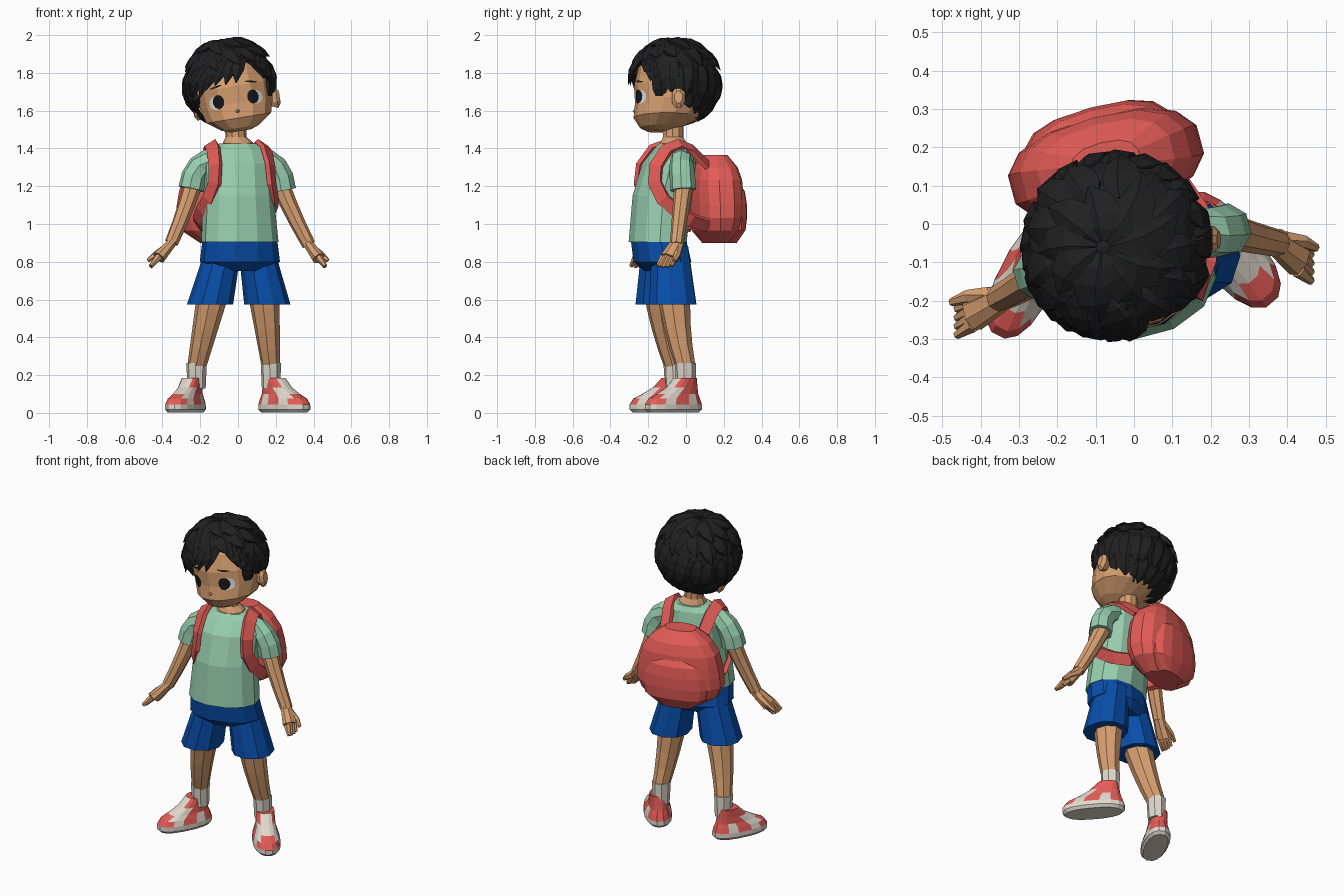
import bpy, bmesh, math, random
from mathutils import Vector as V, Matrix
from mathutils.bvhtree import BVHTree

if "Cube" in bpy.data.objects:
    bpy.data.objects.remove(bpy.data.objects["Cube"])
random.seed(4)

def material(name, hexa):
    rgb = [int(hexa[i:i + 2], 16) / 255 for i in (0, 2, 4)]
    m = bpy.data.materials.new(name)
    m.diffuse_color = (*[((c + 0.055) / 1.055) ** 2.4 for c in rgb], 1)
    m.use_nodes = True
    m.node_tree.nodes["Principled BSDF"].inputs["Base Color"].default_value = m.diffuse_color
    return m

SKIN = material("skin tan", "D8A071")
HAIR = material("hair black", "202020")
SHIRT = material("shirt mint", "98CEAE")
SHORTS = material("shorts blue", "084EAA")
RED = material("pack red", "E45C57")
CREAM = material("off white", "E0D9CD")
WHITE = material("eye white", "EBEBE8")
BLACK = material("eye black", "16181E")

A = math.radians(15)                       # the body is turned about z
U, F, Z = V((math.cos(A), math.sin(A), 0)), V((math.sin(A), -math.cos(A), 0)), V((0, 0, 1))
X, Y = V((1, 0, 0)), V((0, 1, 0))
rnd = random.uniform

def tube(bm, pts, n=8, ref=U, flat=False, p=2.0, mid=None):
    """Loft of superellipse rings; pts are (x, y, z, r1[, r2]), r1 lies along ref."""
    c = [V(q[:3]) for q in pts]
    rings = []
    for i, q in enumerate(pts):
        t = Z if flat else (c[min(i + 1, len(c) - 1)] - c[max(i - 1, 0)]).normalized()
        r = t.cross(c[i] - mid) if mid else ref
        u = (r - t * r.dot(t)).normalized()
        v = t.cross(u)
        ring = []
        for k in range(n):
            a = 2 * math.pi * (k + 0.5) / n
            x, y = [math.copysign(abs(f) ** (2 / p), f) for f in (math.cos(a), math.sin(a))]
            ring.append(bm.verts.new(c[i] + u * x * q[3] + v * y * q[-1]))
        rings.append(ring)
    for a, b in zip(rings, rings[1:]):
        for k in range(n):
            bm.faces.new((a[k], a[(k + 1) % n], b[(k + 1) % n], b[k]))
    bm.faces.new(rings[0][::-1])
    bm.faces.new(rings[-1])

def bend(a, b, r0, r1, push=V(), steps=3, squash=1.0):
    """Tapered path from a to b, bowed by push."""
    return [(*(a.lerp(b, t) + push * 4 * t * (1 - t)), r0 + (r1 - r0) * t, (r0 + (r1 - r0) * t) * squash)
            for t in (i / steps for i in range(steps + 1))]

def make(name, bm, *mats, M=None, rule=None):
    bmesh.ops.recalc_face_normals(bm, faces=bm.faces)
    if rule:
        for f in bm.faces:
            f.material_index = rule(f.calc_center_median())
    if M:
        bm.transform(M)
    me = bpy.data.meshes.new(name)
    bm.to_mesh(me)
    bm.free()
    for m in mats:
        me.materials.append(m)
    ob = bpy.data.objects.new(name, me)
    bpy.context.collection.objects.link(ob)
    return ob

def part(name, mat, pts, **kw):
    bm = bmesh.new()
    tube(bm, pts, **kw)
    return make(name, bm, mat)

# Torso, hips and neck
part("shirt_body", SHIRT, [(.01, -.15, .905, .207, .148), (.003, -.125, 1.15, .187, .154), (0, -.09, 1.32, .19, .137),
                           (0, -.066, 1.395, .165, .1), (0, -.062, 1.425, .1, .078)], n=12, flat=True, p=2.15)
part("shorts_hips", SHORTS, [(.01, -.148, .93, .198, .14), (.01, -.125, .80, .215, .146), (.01, -.115, .75, .13, .1)],
     n=12, flat=True, p=2.2)
part("neck", SKIN, [(0, -.065, 1.39, .09, .078), (0, -.067, 1.432, .08, .07), (-.01, -.068, 1.46, .056),
                    (-.015, -.07, 1.55, .058)], n=10, flat=True)

def body_side(side, s, cuff, wrist, tip, hem, ankle, foot, turn, size):
    # Sleeve and arm with palm, fingers and thumb
    part(side + "_sleeve", SHIRT, bend(V((s * .10, cuff.y * .7 - .02, 1.345)), cuff, .062, .07, V((s * .03, 0, .036)), 4))
    bm = bmesh.new()
    tube(bm, bend(cuff.lerp(wrist, -.15), wrist, .051, .036, V((-s * .006, 0, 0))))
    palm = wrist.lerp(tip, .6)
    tube(bm, bend(wrist.lerp(tip, -.08), palm, .037, .05, squash=.72, steps=2), ref=Y)
    tube(bm, bend(wrist.lerp(tip, .2) + Y * .02, tip + V((s * .014, .052, .036)), .026, .011, V((s * .008, .006, 0)), 2), n=6)
    for k in (-1, -.33, .33, 1):
        tube(bm, bend(palm + V((0, .03 * k, .006)), tip + V((0, .034 * k, .008 * abs(k))), .021, .011, steps=2), n=6)
    make(side + "_arm", bm, SKIN)
    # Shorts leg, leg and sock
    part(side + "_shorts_leg", SHORTS, bend(V((s * .085 + .01, hem.y * .75 - .032, .88)), hem, .092, .12,
         V((0, 0, 0)), 3, 1.08), flat=True, p=2.2, n=10)
    part(side + "_leg", SKIN, bend(V((hem.x * .86, hem.y + .005, .66)), ankle, .086, .049, V((0, -.012, 0)), 4, 1.06))
    part(side + "_sock", CREAM, bend(ankle - Z * .11, ankle + V((-s * .001, -.003, .025)), .049, .054, steps=2, squash=1.06),
         flat=True)
    # Shoe: stacked outlines along the foot direction
    th = math.radians(turn)
    fd = V((math.sin(th), -math.cos(th), 0))
    bm = bmesh.new()
    tube(bm, [(*(foot + fd * f * size + Z * z), a * size, b * size) for f, z, a, b in
              [(0, .002, .165, .066), (0, .018, .182, .08), (0, .045, .182, .079), (-.006, .075, .166, .07),
               (-.028, .1, .132, .06), (-.058, .135, .094, .055), (-.082, .185, .062, .053)]],
         n=16, ref=fd, flat=True, p=2.4)

    def shoe_rule(c):                      # cream sole, tongue and heel panels on red
        along = (c - foot).dot(fd)
        panel = (0 < along < .1 and c.z > .055) or (-.1 < along < -.04 and .05 < c.z < .1)
        return 0 if c.z < .04 or panel else 1
    make(side + "_shoe", bm, CREAM, RED, rule=shoe_rule)

body_side("left", -1, V((-.247, -.13, 1.185)), V((-.352, -.195, .9)), V((-.462, -.256, .77)),
          V((-.148, -.142, .575)), V((-.22, -.06, .24)), V((-.278, -.14, 0)), -27, .94)
body_side("right", 1, V((.238, -.015, 1.18)), V((.375, -.05, .89)), V((.462, -.115, .77)),
          V((.155, -.07, .575)), V((.175, 0, .24)), V((.245, -.067, 0)), 40, 1)

# Backpack with outer pocket: rounded profile, narrower at the top
def pack(name, back, z0, z1, rx, ry, steps, taper):
    base = V((-.073, .155, 0)) - F * back
    rows = []
    for i in range(steps + 1):
        t = -1 + 2 * i / steps
        k = max(1 - abs(t) ** 3.4, .2) ** .5
        rows.append((base.x, base.y, z0 + (z1 - z0) * i / steps, rx * k * (1 - taper * (t + .3)), ry * k))
    part(name, RED, rows, n=14, flat=True, p=2.5)
pack("backpack", 0, .9, 1.365, .262, .13, 7, .16)
pack("backpack_pocket", .07, .9, 1.24, .2, .084, 5, .12)

# Shoulder straps
for side, s in (("left", -1), ("right", 1)):
    path = [(.115, -.19, 1.31), (.13, -.1, 1.395), (.14, -.03, 1.42), (.145, .04, 1.395), (.15, .1, 1.31),
            (.155, .108, 1.22), (.18, .07, 1.13), (.197, 0, 1.07), (.195, -.08, 1.02), (.16, -.18, .99)]
    part(side + "_strap", RED, [(*(V((0, -.1, z)) + U * u * s + F * f), .038, .014) for u, f, z in path],
         n=4, p=8, mid=V((0, -.1, 1.2)))

# Head, built upright in its own frame and rolled to one side
H = Matrix.Translation((-.015, -.07, 1.68)) @ Matrix.Rotation(-.16, 4, 'Y')
bm = bmesh.new()
tube(bm, [(0, y, z, r, r) for y, z, r in [(-.085, -.19, .055), (-.07, -.172, .105), (-.03, -.12, .178), (0, -.04, .2),
                                          (0, .05, .205), (0, .15, .182), (0, .23, .11)]], n=14, ref=X, flat=True)
bmesh.ops.recalc_face_normals(bm, faces=bm.faces)
face_tree = BVHTree.FromBMesh(bm)
for s in (-1, 1):                          # ears
    tube(bm, [(s * x, .03, -.045, r, r * 1.6) for x, r in ((.18, .028), (.215, .038), (.232, .022))], ref=Y)
tube(bm, bend(V((0, -.17, -.082)), V((0, -.212, -.085)), .04, .002, steps=1), n=6, ref=X)   # nose
make("head", bm, SKIN, M=H)

def decal(name, mat, x, z, rx, rz, lift, tilt=0):
    """Thin patch laid on the face by ray casting."""
    bm = bmesh.new()
    def put(a, r):
        dx, dz = rx * r * math.cos(a), rz * r * math.sin(a)
        hit = face_tree.ray_cast(V((x + dx, -1, z + dz + dx * tilt)), Y)[0]
        return bm.verts.new(hit - V((-x * .5, 1, 0)) * lift)
    n = 14
    mid = put(0, 0)
    rings = [[put(2 * math.pi * k / n, r) for k in range(n)] for r in (.5, 1)]
    for k in range(n):
        j = (k + 1) % n
        bm.faces.new((mid, rings[0][k], rings[0][j]))
        bm.faces.new((rings[0][k], rings[1][k], rings[1][j], rings[0][j]))
    make(name, bm, mat, M=H)

for side, s in (("left", -1), ("right", 1)):
    decal(side + "_eye_white", WHITE, s * .108, -.024, .034, .036, .004)
    decal(side + "_pupil", BLACK, s * .092, -.02, .03, .037, .008)
    decal(side + "_brow", HAIR, s * .095, .06, .034, .005, .006, -s * .2)

# Hair: thick cap trimmed along a hairline, plus tapered locks
HC, HR = V((-.02, .01, .07)), V((.24, .238, .226))

def on_hair(phi, el, k):                   # phi 0 = front, + = right; el = elevation, degrees
    p, e = math.radians(phi), math.radians(el)
    return HC + V((math.sin(p) * math.cos(e) * HR.x, -math.cos(p) * math.cos(e) * HR.y, math.sin(e) * HR.z)) * k

def hair_low(phi):                         # lowest elevation of the cap at an azimuth
    a = abs(phi)
    if a < 45:
        return 24 if phi > 0 else 12
    return 2 if a < 68 else (-22 if a < 105 else -62)

def trimmed(f):
    c = f.calc_center_median()
    return math.degrees(math.asin(c.z / c.length)) < hair_low(math.degrees(math.atan2(c.x, -c.y)))

bm = bmesh.new()
bmesh.ops.create_icosphere(bm, subdivisions=3, radius=1)
bmesh.ops.delete(bm, geom=[f for f in bm.faces if trimmed(f)], context='FACES')
for v in bm.verts:
    v.co = HC + V([a * b for a, b in zip(v.co, HR)]) * rnd(.975, 1.0)
sol = make("hair_cap", bm, HAIR, M=H).modifiers.new("thickness", 'SOLIDIFY')
sol.thickness, sol.offset = .04, -1

bm = bmesh.new()
def lock(p0, e0, p1, e1, w, tip):
    pts = []
    for i, r in enumerate((.35, .9, 1, .75, .06)):
        t = i / 4
        q = on_hair(p0 + (p1 - p0) * t, e0 + (e1 - e0) * t ** 1.15, .97 + (tip - .97) * t * t)
        pts.append((*q, w * r, w * r * .42))
    tube(bm, pts, n=5, mid=HC)

for k in range(9):                         # crown
    lock(k * 40 + rnd(-8, 8), 86, k * 40 + 35, rnd(34, 50), .06, rnd(1.04, 1.1))
for k in range(13):                        # middle ring
    p = k * 27.7 + rnd(-6, 6)
    lock(p, 55, p + 14, rnd(14, 26), .055, rnd(1.03, 1.08))
for k in range(11):                        # back and nape
    p = 95 + k * 17
    lock(p, 20, p + rnd(-8, 8), rnd(-36, -25), .05, 1.04)
    lock(p, -20, p + rnd(-6, 6), rnd(-70, -58), .045, 1.03)
for k in range(8):                         # fringe swept from the parting to the left
    lock(28 - k * 6, 62, 8 - k * 13, rnd(-4, 5) - k * 2.3, .05, 1.04)
for k in range(4):                         # right of the parting, then sideburns
    lock(42 + k * 2, 55, 48 + k * 10, 8 - k * 13, .045, 1.02)
    lock((-72, -80, -94, 92)[k], 25, (-70, -80, -94, 92)[k], -30, .045, 1.02)
lock(66, 10, 72, -46, .045, .97)           # long lock before the right ear
lock(-72, 10, -76, -44, .04, .98)
bm.transform(H)
for v in bm.verts:
    v.co.z = min(v.co.z, 2.0)
make("hair_locks", bm, HAIR)
